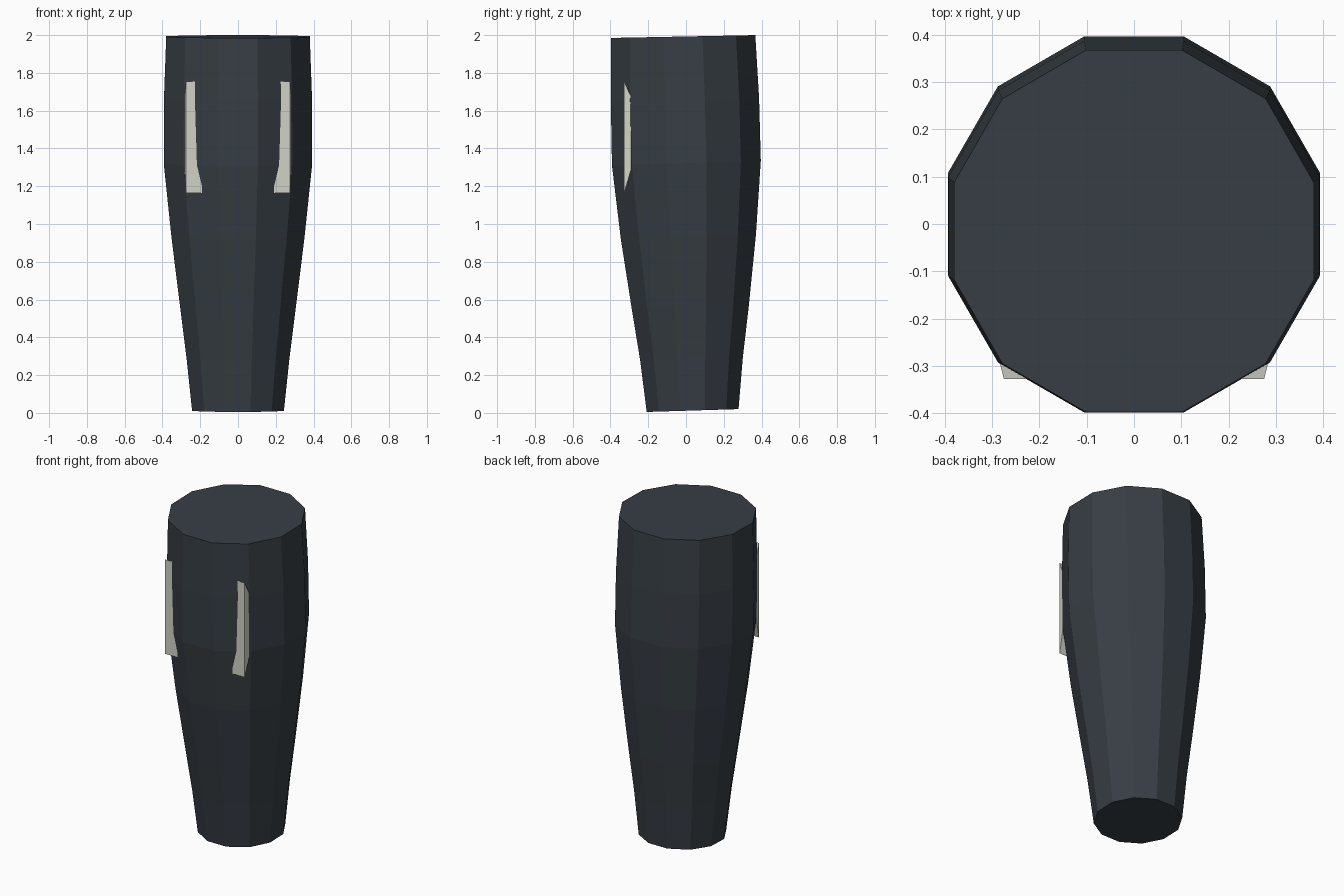
import bpy, bmesh, math

if "Cube" in bpy.data.objects:
    bpy.data.objects.remove(bpy.data.objects["Cube"])


def material(name, colour):
    m = bpy.data.materials.new(name)
    m.diffuse_color = (*colour, 1)
    m.use_nodes = True
    m.node_tree.nodes["Principled BSDF"].inputs["Base Color"].default_value = m.diffuse_color
    return m


def build(name, bm, mat):
    bmesh.ops.recalc_face_normals(bm, faces=bm.faces)
    me = bpy.data.meshes.new(name)
    bm.to_mesh(me)
    bm.free()
    me.materials.append(mat)
    ob = bpy.data.objects.new(name, me)
    bpy.context.collection.objects.link(ob)
    return ob


def loft(bm, rings):
    """Skin a stack of equal-length point rings and cap both ends."""
    loops = [[bm.verts.new(p) for p in r] for r in rings]
    n = len(loops[0])
    for a, b in zip(loops, loops[1:]):
        for i in range(n):
            j = (i + 1) % n
            bm.faces.new((a[i], a[j], b[j], b[i]))
    bm.faces.new(loops[0])
    bm.faces.new(loops[-1])


dark = material("dark slate", (0.038, 0.048, 0.058))
pale = material("pale stone", (0.64, 0.65, 0.56))

# Tapered body: z at front, z at back, half width, front y, back y
SECTIONS = [
    (0.005, 0.02, 0.243, -0.208, 0.278),
    (0.28, 0.295, 0.272, -0.243, 0.301),
    (0.55, 0.57, 0.306, -0.287, 0.333),
    (0.92, 0.94, 0.352, -0.345, 0.370),
    (1.31, 1.335, 0.393, -0.392, 0.396),
    (1.65, 1.665, 0.392, -0.398, 0.387),
    (1.985, 2.0, 0.380, -0.397, 0.367),
]
SIDES = 12
flat = math.cos(math.pi / SIDES)  # flat sides face front, back and sides
rings = []
for zf, zb, half, yf, yb in SECTIONS:
    ring = []
    for k in range(SIDES):
        a = math.tau * (k + 0.5) / SIDES
        u, v = math.cos(a) / flat, math.sin(a) / flat
        t = (v + 1) / 2
        ring.append((half * u, yf + (yb - yf) * t, zf + (zb - zf) * t))
    rings.append(ring)
bm = bmesh.new()
loft(bm, rings)
build("body", bm, dark)

# Pair of raised strips, narrowing in height where they enter the body
for side, label in ((-1, "left"), (1, "right")):
    bm = bmesh.new()
    front = [(0.19, 1.165), (0.275, 1.165), (0.275, 1.755), (0.20, 1.755)]
    back = [(0.19, 1.29), (0.284, 1.29), (0.284, 1.67), (0.20, 1.67)]
    loft(bm, [[(side * x, -0.327, z) for x, z in front],
              [(side * x, -0.290, z) for x, z in back]])
    build(label + "_strip", bm, pale)
